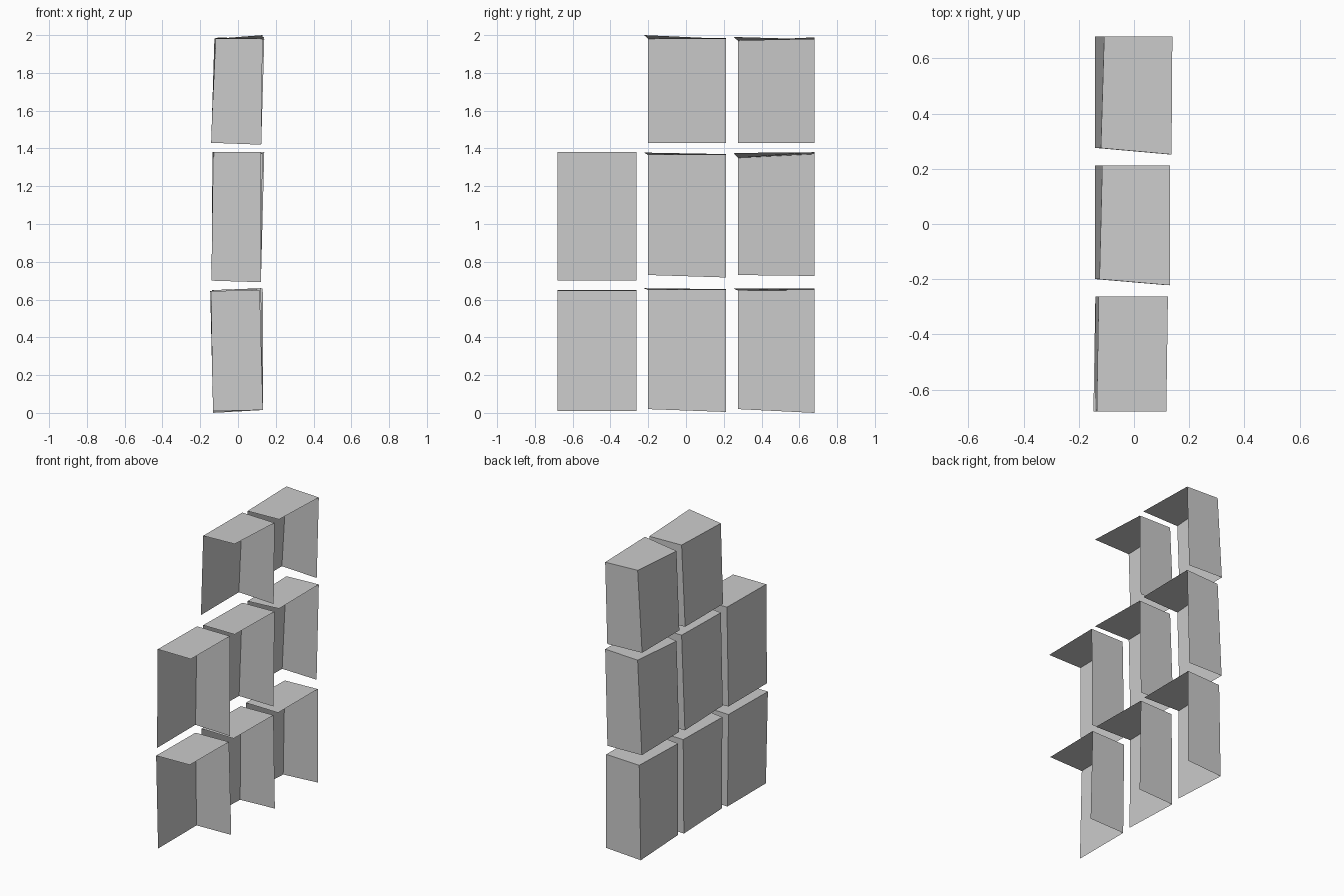
import bpy

# One flat grey for the whole model
grey = bpy.data.materials.new("stone_grey")
grey.diffuse_color = (0.6, 0.6, 0.6, 1)

# Plan of each column: y front-left, y front-right, y back,
# then x of the top corners: left front, left back, right front, right back
COLUMNS = {
    "front":  (-0.68, -0.68, -0.262, -0.135, -0.128, 0.117, 0.123),
    "middle": (-0.20, -0.222, 0.212, -0.125, -0.115, 0.13, 0.13),
    "rear":   (0.275, 0.252, 0.68, -0.12, -0.108, 0.136, 0.139),
}

# Each row: x of the bottom left and bottom right corners, shift of top left and right
ROWS = {
    "lower":  (-0.132, 0.132, -0.012, -0.008),
    "centre": (-0.14, 0.122, 0.0, 0.0),
    "upper":  (-0.142, 0.123, 0.0, 0.0),
}

# Heights: bottom left front, left back, right back;
# top left front, right front, right back, left back
BLOCKS = {
    ("front", "lower"):   (0.01, 0.01, 0.015, 0.645, 0.65, 0.65, 0.645),
    ("front", "centre"):  (0.70, 0.70, 0.692, 1.38, 1.38, 1.38, 1.38),
    ("middle", "lower"):  (0.02, 0.005, 0.015, 0.65, 0.66, 0.655, 0.65),
    ("middle", "centre"): (0.73, 0.717, 0.715, 1.365, 1.378, 1.37, 1.365),
    ("middle", "upper"):  (1.43, 1.43, 1.42, 1.98, 2.0, 1.98, 1.985),
    ("rear", "lower"):    (0.02, 0.0, 0.015, 0.648, 0.658, 0.658, 0.65),
    ("rear", "centre"):   (0.73, 0.725, 0.72, 1.35, 1.376, 1.38, 1.37),
    ("rear", "upper"):    (1.43, 1.43, 1.42, 1.97, 1.99, 1.978, 1.988),
}


def block(column, row, z):
    """Stone block shell: only left, back and top faces, open elsewhere."""
    yl, yr, yb, lf, lb, rf, rb = COLUMNS[column]
    bl, br, dl, dr = ROWS[row]
    verts = [
        (bl, yl, z[0]), (bl, yb, z[1]), (br, yb, z[2]),
        (lf + dl, yl, z[3]), (rf + dr, yr, z[4]),
        (rb + dr, yb, z[5]), (lb + dl, yb, z[6]),
    ]
    faces = [(0, 3, 6, 1), (1, 6, 5, 2), (3, 4, 5, 6)]
    mesh = bpy.data.meshes.new(f"{column}_{row}_block")
    mesh.from_pydata(verts, [], faces)
    mesh.materials.append(grey)
    obj = bpy.data.objects.new(mesh.name, mesh)
    bpy.context.collection.objects.link(obj)


# Stepped wall of blocks
for (column, row), heights in BLOCKS.items():
    block(column, row, heights)
